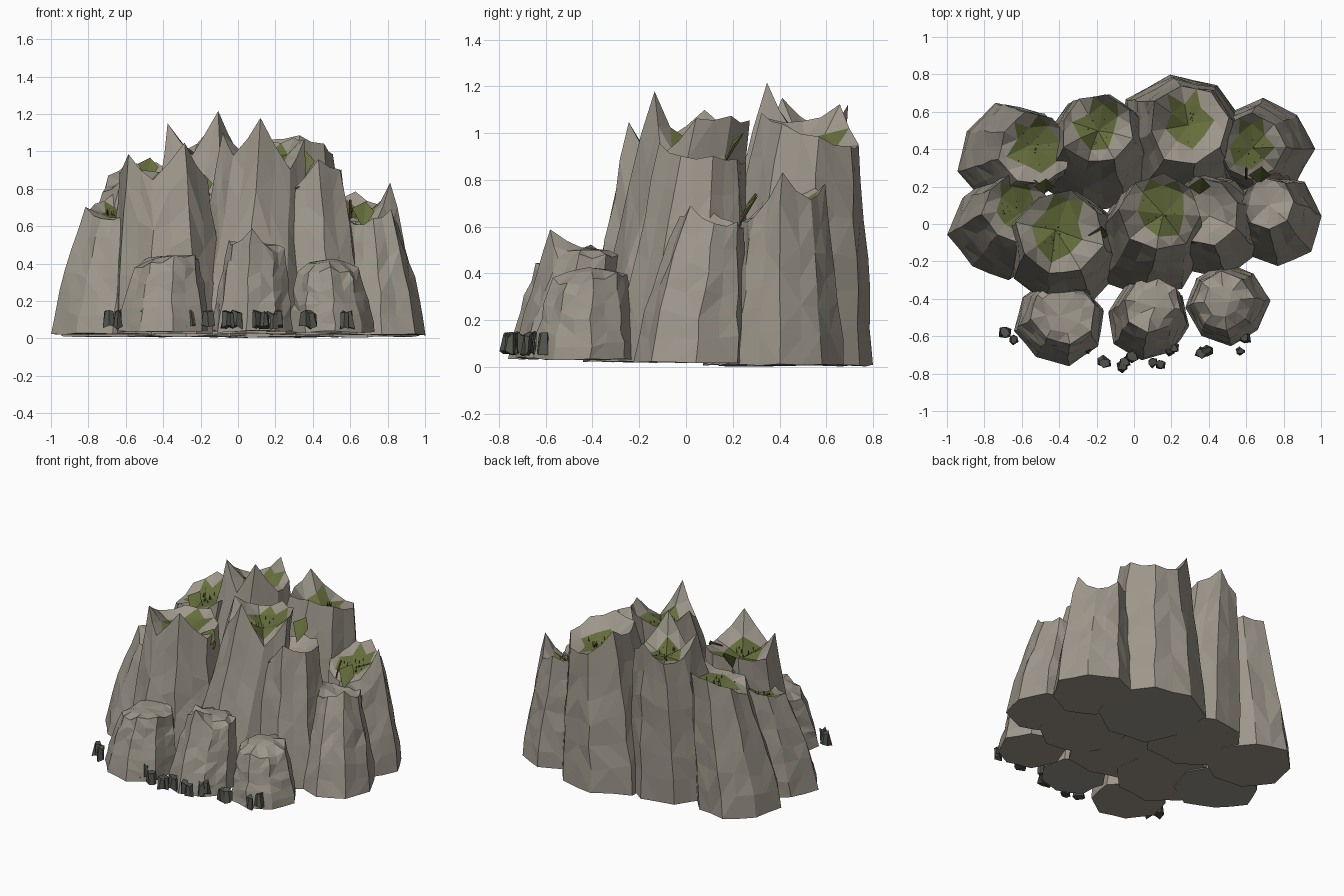
import bpy
import bmesh
import math
import random
from mathutils import Vector

random.seed(7)
if "Cube" in bpy.data.objects:
    bpy.data.objects.remove(bpy.data.objects["Cube"], do_unlink=True)


def material(name, rgb):
    mat = bpy.data.materials.new(name)
    mat.use_nodes = True
    colour = (*rgb, 1.0)
    mat.diffuse_color = colour
    shader = mat.node_tree.nodes["Principled BSDF"]
    shader.inputs["Base Color"].default_value = colour
    shader.inputs["Roughness"].default_value = 0.9
    return mat


STONE = material("warm grey stone", (0.335, 0.305, 0.255))
MOSS = material("olive moss", (0.13, 0.155, 0.045))
PEBBLE = material("dark grey pebble", (0.085, 0.09, 0.075))
ROOT = material("brown root", (0.13, 0.06, 0.025))
GRASS = material("dark green grass", (0.045, 0.06, 0.015))


def finish(name, bm, materials):
    bmesh.ops.recalc_face_normals(bm, faces=bm.faces[:])
    mesh = bpy.data.meshes.new(name)
    bm.to_mesh(mesh)
    bm.free()
    for mat in materials:
        mesh.materials.append(mat)
    obj = bpy.data.objects.new(name, mesh)
    bpy.context.collection.objects.link(obj)
    return obj


def jitter(amount):
    return random.uniform(-amount, amount)


def loop_points(centre, radius, phase, wobble, count):
    """Corners of an uneven polygon, with a point added on every side."""
    corners = []
    for i in range(count):
        angle = math.radians(phase) + math.tau * i / count
        reach = radius * wobble[i]
        corners.append(Vector((centre[0] + reach * math.cos(angle),
                               centre[1] + reach * math.sin(angle))))
    points = []
    for i, corner in enumerate(corners):
        points += [corner, (corner + corners[(i + 1) % count]) / 2]
    return points


def column(name, base, base_radius, top, top_radius, rim, phase=0, depth=0.1, mossy=True):
    """Tapered rock pillar with a jagged rim and a sunken or domed top."""
    bm = bmesh.new()
    count = len(rim)
    wobble = [1 + jitter(0.07) for _ in rim]
    low = loop_points(base, base_radius, phase, wobble, count)
    high = loop_points(top, top_radius, phase, wobble, count)
    heights = []
    for i, z in enumerate(rim):
        heights += [z, (z + rim[(i + 1) % count]) / 2 - 0.015]
    floor_z = 0.022 - 0.03 * base[1]

    # Faceted walls, bulging slightly between ground and rim
    levels = 6
    rings = []
    for level in range(levels + 1):
        t = level / levels
        blend = t ** 1.25
        rough = 0.008 if 0 < level < levels else 0.003
        ring = []
        for a, b, z in zip(low, high, heights):
            p = a.lerp(b, blend)
            height = floor_z + (z - floor_z) * t + jitter(rough * 2)
            ring.append(bm.verts.new((p.x + jitter(rough), p.y + jitter(rough), height)))
        rings.append(ring)
    size = count * 2
    for lower, upper in zip(rings, rings[1:]):
        for i in range(size):
            j = (i + 1) % size
            a, b, c, d = lower[i], lower[j], upper[j], upper[i]
            if random.random() < 0.5:
                bm.faces.new((a, b, c))
                bm.faces.new((a, c, d))
            else:
                bm.faces.new((a, b, d))
                bm.faces.new((b, c, d))
    bm.faces.new(rings[0])

    # Top slopes from the rim to a floor tilted with the rim
    centre_z = sum(rim) / count - depth
    edge = rings[-1]
    inner = []
    for i in range(count):
        p = Vector(top).lerp(high[2 * i], random.uniform(0.45, 0.8))
        z = centre_z + 0.35 * (rim[i] - centre_z)
        inner.append(bm.verts.new((p.x, p.y, z)))
    middle = bm.verts.new((top[0] + jitter(0.03), top[1] + jitter(0.03), centre_z))
    for i in range(count):
        j = (i + 1) % count
        corner, mid, after = edge[2 * i], edge[2 * i + 1], edge[2 * j]
        bm.faces.new((corner, mid, inner[i]))
        bm.faces.new((mid, after, inner[j]))
        slope = bm.faces.new((mid, inner[j], inner[i]))
        floor = bm.faces.new((inner[i], inner[j], middle))
        if mossy:
            # Moss fills the floor and climbs the back slopes
            floor.material_index = 1
            slope.material_index = int(mid.co.y - top[1] > 0.7 * top_radius)
    finish(name, bm, [STONE, MOSS])
    if mossy:
        grass(name + "_grass", top, top_radius * 0.45, centre_z)


def grass(name, centre, spread, z):
    """Sparse tiny blades over a mossy floor."""
    bm = bmesh.new()
    for _ in range(14):
        x, y = centre[0] + jitter(spread), centre[1] + jitter(spread)
        a = random.uniform(0, math.tau)
        dx, dy = 0.004 * math.cos(a), 0.004 * math.sin(a)
        bm.faces.new([bm.verts.new(p) for p in (
            (x - dx, y - dy, z), (x + dx, y + dy, z),
            (x + jitter(0.01), y + jitter(0.01), z + 0.05))])
    finish(name, bm, [GRASS])


# Back row of pillars
column("back_left_outer_pillar", (-0.66, 0.36), 0.29, (-0.53, 0.4), 0.2,
       [.9, .94, .94, .87, .78, .85, .84, .9], 15, 0.06)
column("back_left_inner_pillar", (-0.2, 0.37), 0.32, (-0.2, 0.51), 0.19,
       [1.0, 1.02, 1.12, 1.0, 1.03, 1.15, .98, 1.22], -15)
column("back_centre_pillar", (0.25, 0.46), 0.34, (0.29, 0.53), 0.21,
       [.98, .94, .95, 1.12, 1.05, 1.06, 1.09, 1.04], 10)
column("back_right_pillar", (0.69, 0.4), 0.27, (0.63, 0.41), 0.18,
       [.83, .72, .78, .77, .78, .66, .62, .64], 0, 0.07)

# Middle row of pillars
column("middle_left_outer_pillar", (-0.71, -0.02), 0.275, (-0.63, 0.08), 0.18,
       [.82, .85, .78, .72, .7, .64, .66, .8], 8)
column("middle_left_inner_pillar", (-0.38, -0.14), 0.32, (-0.4, -0.05), 0.23,
       [.85, .88, .9, .9, .88, .99, .85, 1.05], -15)
column("middle_centre_pillar", (0.07, -0.12), 0.29, (0.14, 0.06), 0.21,
       [1.06, 1.07, 1.05, 1.0, 1.1, .98, 1.18, .9], -5)
column("middle_right_inner_pillar", (0.42, 0.0), 0.28, (0.38, 0.07), 0.18,
       [.9, .9, .89, .88, .86, .9, .79, .96], -30, 0.1, False)
column("middle_right_outer_pillar", (0.75, 0.02), 0.25, (0.71, 0.11), 0.14,
       [.62, .62, .6, .62, .68, .61, .64, .69], 5, 0.05, False)

# Low front boulders with domed tops
column("front_left_boulder", (-0.4, -0.52), 0.235, (-0.38, -0.47), 0.17,
       [.42, .44, .43, .41, .38, .4, .44, .45], 12, -0.02, False)
column("front_centre_boulder", (0.08, -0.51), 0.22, (0.1, -0.43), 0.15,
       [.48, .48, .48, .48, .52, .5, .59, .47], -10, -0.01, False)
column("front_right_boulder", (0.5, -0.43), 0.225, (0.48, -0.41), 0.16,
       [.38, .4, .4, .38, .36, .35, .38, .36], 5, -0.05, False)


# Folded scraps of moss caught in the gaps between pillars
def scrap(name, mat, x, y, z, size):
    bm = bmesh.new()
    left, low, right, peak = [bm.verts.new((x + a * size, y + b * size, z + c * size))
                              for a, b, c in ((-1, 0, .6), (0, -.7, -1.3),
                                              (1, 0, .3), (.2, .8, 1.2))]
    bm.faces.new((left, low, peak))
    bm.faces.new((low, right, peak))
    finish(name, bm, [mat])


scrap("moss_scrap_left", MOSS, -0.48, 0.2, 0.9, 0.055)
scrap("moss_scrap_centre", MOSS, -0.19, -0.06, 0.81, 0.055)
scrap("moss_scrap_right", MOSS, 0.35, 0.2, 0.93, 0.06)
scrap("moss_scrap_outer", MOSS, 0.67, 0.26, 0.66, 0.06)
scrap("earth_scrap", ROOT, -0.18, -0.04, 0.76, 0.035)


# Dark pebbles along the front
def pebble(index, x, y):
    bm = bmesh.new()
    width = random.uniform(0.024, 0.036)
    bmesh.ops.create_cone(bm, cap_ends=True, segments=6, radius1=width,
                          radius2=width * 0.75, depth=0.08)
    for v in bm.verts:
        v.co += Vector((x + jitter(0.008), y + jitter(0.008), 0.1 + jitter(0.014)))
    finish(f"pebble_{index}", bm, [PEBBLE])


spots = [(-.69, -.58), (-.64, -.62), (-.51, -.66), (-.31, -.68), (-.25, -.66), (-.16, -.74),
         (-.06, -.76), (-.05, -.74), (-.01, -.71), (.04, -.67), (.1, -.74), (.14, -.75),
         (.19, -.68), (.21, -.66), (.36, -.69), (.39, -.68), (.57, -.68), (.59, -.61)]
for number, (x, y) in enumerate(spots):
    pebble(number, x, y)


# Thin roots hanging between the pillars
def root(name, points):
    curve = bpy.data.curves.new(name, "CURVE")
    curve.dimensions = "3D"
    curve.bevel_depth = 0.006
    curve.bevel_resolution = 0
    spline = curve.splines.new("POLY")
    spline.points.add(len(points) - 1)
    for target, p in zip(spline.points, points):
        target.co = (*p, 1)
    curve.materials.append(ROOT)
    bpy.context.collection.objects.link(bpy.data.objects.new(name, curve))


root("right_root", [(.6, .3, .74), (.6, .27, .7), (.6, .24, .64)])
root("inner_root", [(.56, .02, .76), (.55, .06, .77), (.54, .1, .77)])
root("notch_root", [(.25, -.08, .8), (.29, -.09, .79), (.33, -.1, .81)])
